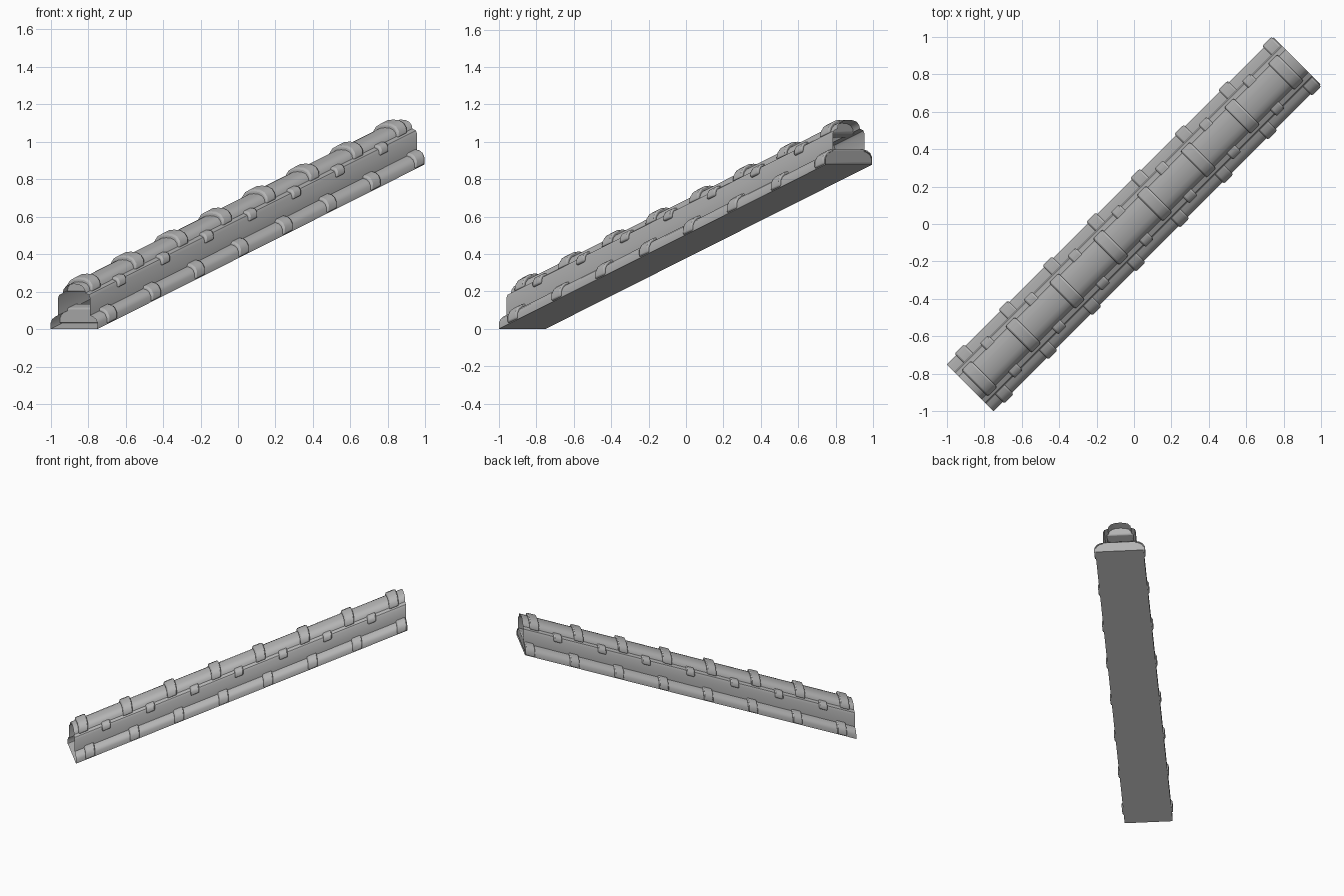
import bpy, bmesh, math

cube = bpy.data.objects.get("Cube")
if cube:
    bpy.data.objects.remove(cube, do_unlink=True)

grey = bpy.data.materials.new("plain_grey")
grey.use_nodes = True
grey.diffuse_color = (0.45, 0.45, 0.45, 1)
shader = grey.node_tree.nodes["Principled BSDF"]
shader.inputs["Base Color"].default_value = grey.diffuse_color
shader.inputs["Roughness"].default_value = 0.8

START, END, SLOPE = -0.875, 0.87, 0.503
DIAG = math.sqrt(0.5)


def place(t, u, h):
    """Position along the rising diagonal, across it, and above its underside."""
    return (t + u * DIAG, t - u * DIAG, h + SLOPE * (t - START))


def sweep(name, half, t0, t1, capped=True, bevel=0.0):
    """Mirror a half profile and extrude it along the incline."""
    loop = half + [(-u, h) for u, h in reversed(half) if u > 0]
    bm = bmesh.new()
    a = [bm.verts.new(place(t0, u, h)) for u, h in loop]
    b = [bm.verts.new(place(t1, u, h)) for u, h in loop]
    n = len(loop)
    for i in range(n):
        j = (i + 1) % n
        bm.faces.new((a[i], a[j], b[j], b[i]))
    if capped:
        bm.faces.new(a)
        bm.faces.new(list(reversed(b)))
    bmesh.ops.recalc_face_normals(bm, faces=bm.faces[:])
    mesh = bpy.data.meshes.new(name)
    bm.to_mesh(mesh)
    bm.free()
    mesh.materials.append(grey)
    obj = bpy.data.objects.new(name, mesh)
    bpy.context.collection.objects.link(obj)
    if bevel:
        mod = obj.modifiers.new("soft_edges", "BEVEL")
        mod.width, mod.segments = bevel, 2
        mod.limit_method = "ANGLE"
        mod.angle_limit = math.radians(50)
    bpy.ops.object.select_all(action="DESELECT")
    obj.select_set(True)
    bpy.context.view_layer.objects.active = obj
    bpy.ops.object.shade_smooth_by_angle(angle=math.radians(40))
    return obj


# Hollow body: wide foot, upright walls, shoulders and an arched crown, open at both ends
body = [(0.177, 0), (0.177, 0.032), (0.165, 0.052), (0.145, 0.065), (0.12, 0.072),
        (0.12, 0.165), (0.112, 0.182), (0.085, 0.192), (0.08, 0.21), (0.062, 0.228),
        (0.035, 0.237), (0, 0.24)]
sweep("hollow_body", body, START, END, capped=False)

# Band profiles that stand slightly proud of the body
foot = [(0.187, 0.004), (0.187, 0.042), (0.172, 0.066), (0.15, 0.08), (0.115, 0.087)]
shoulder = [(0.132, 0.148), (0.132, 0.178), (0.118, 0.197), (0.096, 0.203)]
crown = [(0.1, 0.185), (0.096, 0.218), (0.074, 0.244), (0.04, 0.258), (0, 0.261)]

# name, profile, first centre, spacing, count, half length
bands = [("foot_band", foot, -0.80, 0.2345, 8, 0.025),
         ("shoulder_band", shoulder, -0.708, 0.233, 7, 0.022),
         ("crown_band", crown, -0.825, 0.2335, 8, 0.025)]
for name, profile, first, step, count, half in bands:
    for i in range(count):
        t = first + i * step
        sweep(f"{name}_{i + 1}", profile, t - half, t + half, bevel=0.009)
